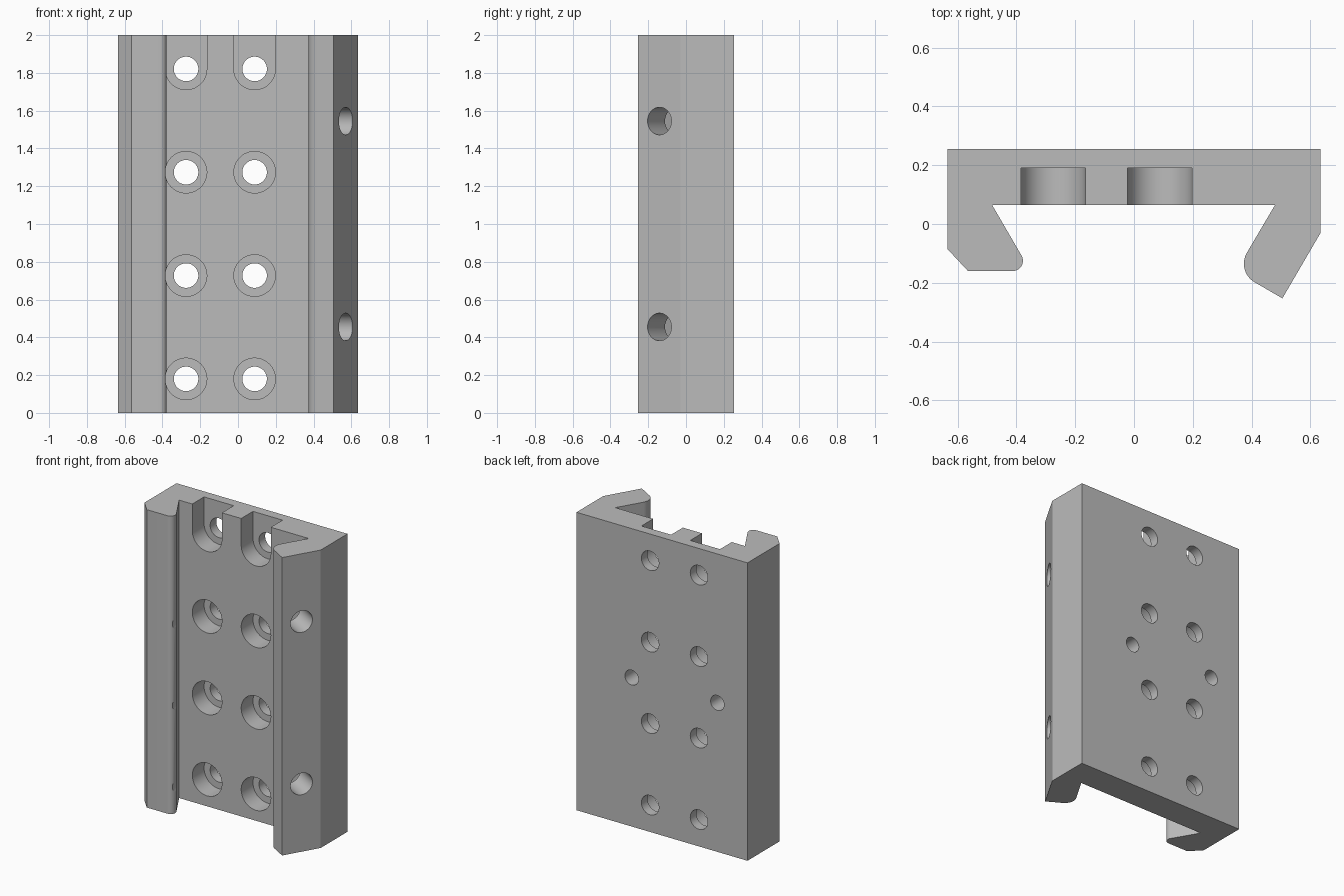
import bpy, math
from mathutils import Vector, Matrix

cube = bpy.data.objects.get("Cube")
if cube:
    bpy.data.objects.remove(cube)

metal = bpy.data.materials.new("plain_grey")
metal.use_nodes = True
grey = (0.5, 0.5, 0.5, 1)
metal.diffuse_color = grey
metal.node_tree.nodes["Principled BSDF"].inputs["Base Color"].default_value = grey


def arc(cx, cy, r, a0, a1, n):
    """Points on an arc, angles in degrees."""
    angles = [math.radians(a0 + (a1 - a0) * i / n) for i in range(n + 1)]
    return [(cx + r * math.cos(a), cy + r * math.sin(a)) for a in angles]


def prism(name, outline, length, matrix=Matrix()):
    """Extrude a closed outline along local z, then place it."""
    n = len(outline)
    verts = [(x, y, z) for z in (0, length) for x, y in outline]
    faces = [list(range(n))[::-1], list(range(n, 2 * n))]
    faces += [[i, (i + 1) % n, n + (i + 1) % n, n + i] for i in range(n)]
    mesh = bpy.data.meshes.new(name)
    mesh.from_pydata([matrix @ Vector(v) for v in verts], [], faces)
    mesh.materials.append(metal)
    obj = bpy.data.objects.new(name, mesh)
    bpy.context.collection.objects.link(obj)
    return obj


def facing(origin, direction):
    """Frame whose z axis follows direction, with y kept upright."""
    z = Vector(direction).normalized()
    y = Vector((0, 0, 1))
    x = y.cross(z)
    return Matrix.Translation(origin) @ Matrix((x, y, z)).transposed().to_4x4()


def cut(cutter):
    cutter.hide_render = True
    mod = clamp.modifiers.new("cut", 'BOOLEAN')
    mod.operation = 'DIFFERENCE'
    mod.solver = 'EXACT'
    mod.object = cutter
    bpy.context.view_layer.objects.active = clamp
    bpy.ops.object.modifier_apply(modifier=mod.name)
    bpy.data.objects.remove(cutter)


def drill(origin, direction, radius, length):
    circle = arc(0, 0, radius, 0, 360, 48)[:-1]
    cut(prism("drill", circle, length, facing(origin, direction)))


# Clamp body: channel section with one chamfered jaw and one slanted jaw
section = [(-0.635, 0.255), (-0.635, -0.085), (-0.565, -0.16)]
section += arc(-0.413, -0.125, 0.035, -90, 30.6, 12)
section += [(-0.483, 0.065), (0.48, 0.065)]
section += arc(0.447, -0.135, 0.073, 149.4, 239.4, 16)
section += [(0.505, -0.253), (0.635, -0.03), (0.635, 0.255)]
clamp = prism("dovetail_clamp", section, 2)

# Shallow pocket across the top end
pocket = [(-0.46, 0.04), (-0.483, 0.066), (-0.483, 0.09), (-0.405, 0.167),
          (0.405, 0.167), (0.48, 0.09), (0.48, 0.066), (0.46, 0.04)]
cut(prism("pocket", pocket, 0.2, Matrix.Translation((0, 0, 1.93))))

# Counterbored screw holes, the top pair opening through the end
columns = (-0.275, 0.088)
rows = [0.18 + i * 0.547 for i in range(4)]
for x in columns:
    for z in rows:
        if z == rows[-1]:
            slot = arc(0, 0, 0.11, 180, 360, 24) + [(0.11, 0.3), (-0.11, 0.3)]
            cut(prism("slot", slot, 0.24, facing((x, -0.05, z), (0, 1, 0))))
        else:
            drill((x, -0.4, z), (0, 1, 0), 0.11, 0.59)
        drill((x, 0.1, z), (0, 1, 0), 0.065, 0.3)

# Blind pin holes in the back
for side in (-1, 1):
    drill((-0.093 + side * 0.318, 0.3, 1), (0, -1, 0), 0.05, 0.17)

# Clamp screw holes through the slanted jaw
for z in (0.455, 1.545):
    drill((0.656, -0.191, z), (-0.861, 0.509, 0), 0.073, 0.36)

bpy.ops.object.select_all(action='DESELECT')
clamp.select_set(True)
bpy.context.view_layer.objects.active = clamp
bpy.ops.object.shade_smooth_by_angle(angle=math.radians(25))
